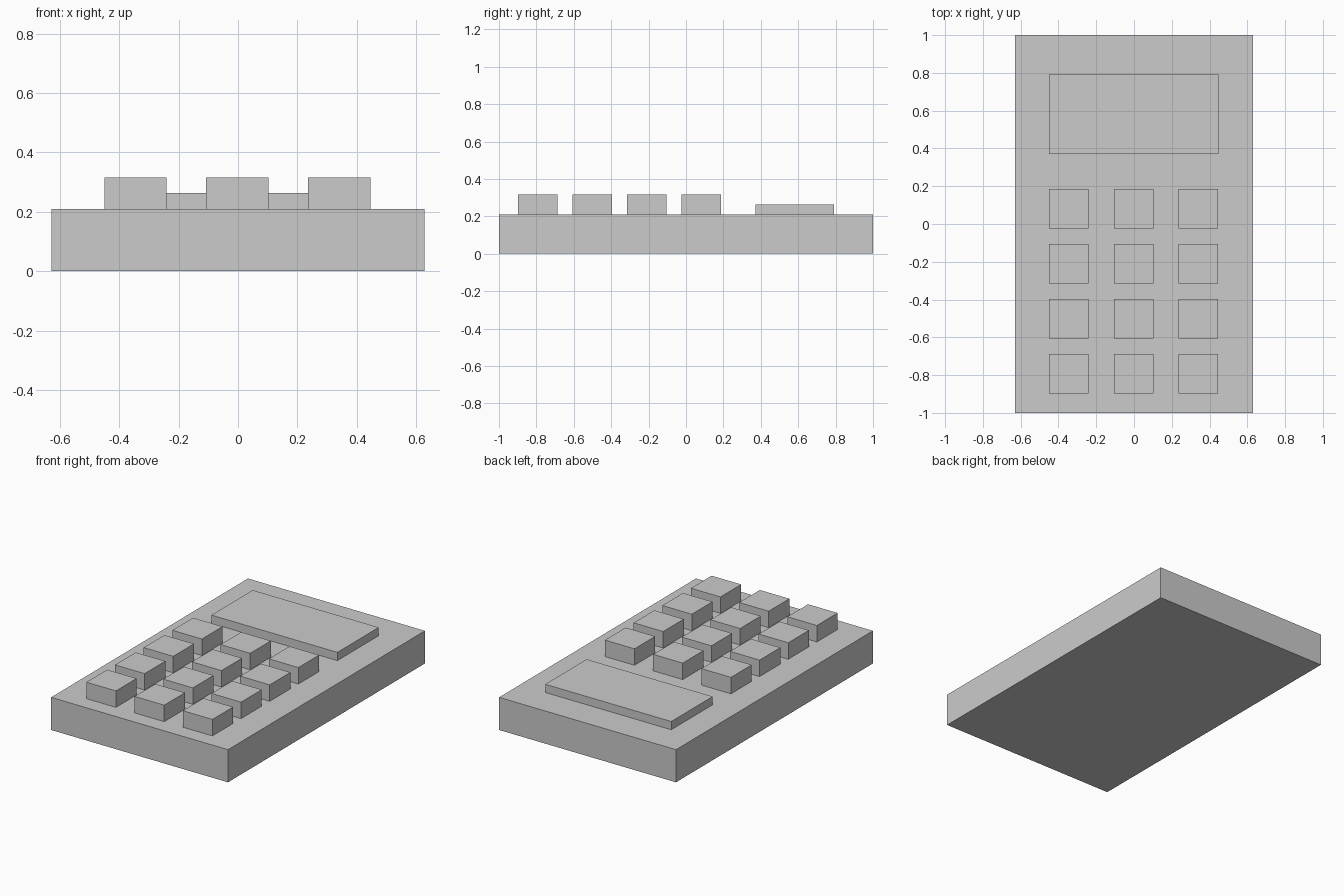
import bpy

if "Cube" in bpy.data.objects:
    bpy.data.objects.remove(bpy.data.objects["Cube"])

BODY_TOP = 0.21


def box(name, center, size, z0, z1):
    """Flat-faced box from an xy centre, xy size and a z range."""
    bpy.ops.mesh.primitive_cube_add(size=1, location=(*center, (z0 + z1) / 2))
    obj = bpy.context.object
    obj.name = name
    obj.scale = (*size, z1 - z0)
    bpy.ops.object.transform_apply(location=False, rotation=False, scale=True)
    return obj


# Main slab
box("body", (0, 0), (1.258, 2.0), 0, BODY_TOP)

# Raised display panel
box("screen", (-0.001, 0.581), (0.896, 0.42), BODY_TOP, 0.263)

# Keypad: four rows of three square keys
for row in range(4):
    for col in range(3):
        x = -0.002 + (col - 1) * 0.343
        y = 0.081 - row * 0.291
        box(f"key_{row + 1}_{col + 1}", (x, y), (0.21, 0.21), BODY_TOP, 0.316)
